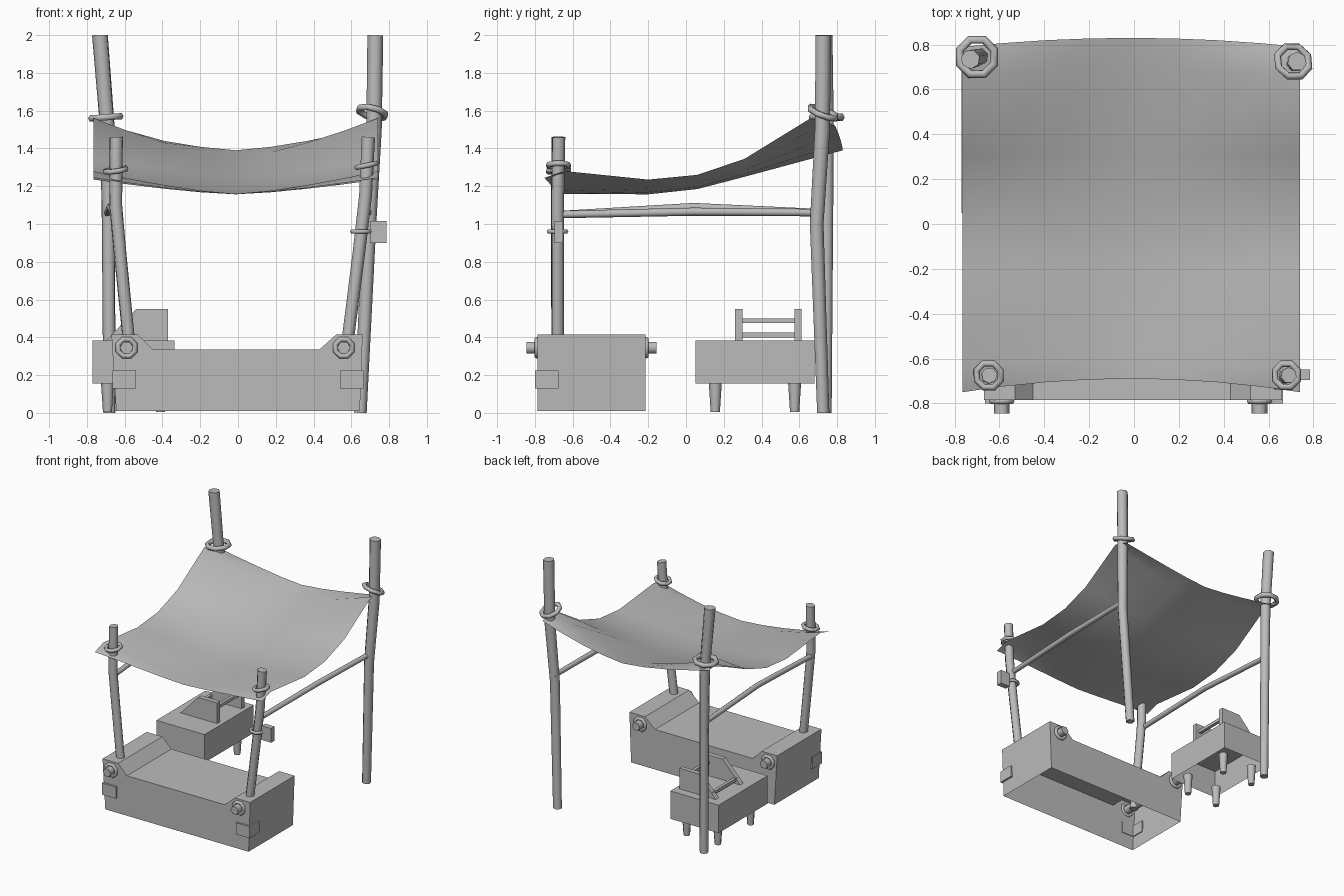
import bpy, bmesh, math
from mathutils import Vector, Matrix

cube = bpy.data.objects.get("Cube")
if cube:
    bpy.data.objects.remove(cube, do_unlink=True)

grey = bpy.data.materials.new("plain grey")
grey.use_nodes = True
grey.diffuse_color = (0.5, 0.5, 0.5, 1)
grey.node_tree.nodes["Principled BSDF"].inputs["Base Color"].default_value = (0.5, 0.5, 0.5, 1)


def finish(name, bm, smooth=None):
    bmesh.ops.recalc_face_normals(bm, faces=bm.faces)
    mesh = bpy.data.meshes.new(name)
    bm.to_mesh(mesh)
    bm.free()
    mesh.materials.append(grey)
    obj = bpy.data.objects.new(name, mesh)
    bpy.context.collection.objects.link(obj)
    if smooth:
        bpy.ops.object.select_all(action="DESELECT")
        obj.select_set(True)
        bpy.context.view_layer.objects.active = obj
        bpy.ops.object.shade_smooth_by_angle(angle=math.radians(smooth))
    return obj


def pole(name, points, radii, sides=7):
    """Round bar swept along a bent path."""
    bm = bmesh.new()
    pts = [Vector(p) for p in points]
    axis = (pts[-1] - pts[0]).normalized()
    turn = axis.to_track_quat("Z", "Y")
    rings = []
    for p, r in zip(pts, radii):
        angles = [2 * math.pi * i / sides for i in range(sides)]
        rings.append([bm.verts.new(p + turn @ Vector((r * math.cos(a), r * math.sin(a), 0)))
                      for a in angles])
    for a, b in zip(rings, rings[1:]):
        for i in range(sides):
            j = (i + 1) % sides
            bm.faces.new((a[i], a[j], b[j], b[i]))
    bm.faces.new(rings[0])
    bm.faces.new(rings[-1])
    return finish(name, bm, 65)


def ring(name, centre, major, minor, tilt=(0, 0, 0)):
    """Chunky rope loop."""
    bm = bmesh.new()
    n, m = 8, 6
    grid = [[bm.verts.new(((major + minor * math.cos(t)) * math.cos(a),
                           (major + minor * math.cos(t)) * math.sin(a),
                           minor * math.sin(t)))
             for t in (2 * math.pi * k / m for k in range(m))]
            for a in (2 * math.pi * (i + 0.5) / n for i in range(n))]
    for i in range(n):
        for k in range(m):
            a, b = grid[i], grid[(i + 1) % n]
            bm.faces.new((a[k], b[k], b[(k + 1) % m], a[(k + 1) % m]))
    bm.transform(Matrix.Translation(centre))
    for angle, ax in zip(tilt, "XYZ"):
        bmesh.ops.rotate(bm, verts=bm.verts, cent=centre,
                         matrix=Matrix.Rotation(math.radians(angle), 3, ax))
    return finish(name, bm, 65)


def prism(name, outline, y0, y1, open_bottom=False):
    """Outline in x and z, pushed along y; the first edge is the underside."""
    bm = bmesh.new()
    front = [bm.verts.new((x, y0, z)) for x, z in outline]
    back = [bm.verts.new((x, y1, z)) for x, z in outline]
    bm.faces.new(front)
    bm.faces.new(back)
    for i in range(1 if open_bottom else 0, len(outline)):
        j = (i + 1) % len(outline)
        bm.faces.new((front[i], front[j], back[j], back[i]))
    return finish(name, bm)


def block(name, x0, x1, y0, y1, z0, z1, open_bottom=False):
    return prism(name, [(x0, z0), (x1, z0), (x1, z1), (x0, z1)], y0, y1, open_bottom)


# Four bent posts
pole("back_post_right", [(-0.68, 0.74, 0), (-0.685, 0.745, 1.0), (-0.69, 0.745, 1.5),
                         (-0.73, 0.735, 2)], [0.033, 0.036, 0.04, 0.043])
pole("back_post_left", [(0.648, 0.725, 0), (0.695, 0.69, 1.0), (0.72, 0.72, 1.5),
                        (0.727, 0.725, 2)], [0.034, 0.038, 0.042, 0.043])
pole("front_post_right", [(-0.57, -0.68, 0.3), (-0.625, -0.68, 0.85), (-0.648, -0.68, 1.1),
                          (-0.645, -0.675, 1.46)], [0.033, 0.034, 0.035, 0.036])
pole("front_post_left", [(0.57, -0.68, 0.3), (0.64, -0.68, 0.85), (0.675, -0.68, 1.15),
                         (0.69, -0.675, 1.46)], [0.033, 0.034, 0.035, 0.036])

# Bent side beams
for side, name, rise in ((-1, "right", 1.09), (1, "left", 1.065)):
    pole("side_beam_" + name, [(side * 0.655, -0.67, 1.05), (side * 0.675, 0.04, rise),
                               (side * 0.69, 0.72, 1.06)], [0.02, 0.022, 0.02])

# Rope loops on the posts
ring("back_loop_right", (-0.70, 0.745, 1.565), 0.083, 0.019, (0, -4, 0))
ring("back_loop_left", (0.71, 0.725, 1.59), 0.075, 0.017, (-20, 14, 0))
ring("front_loop_right", (-0.648, -0.675, 1.285), 0.058, 0.015, (6, -8, 0))
ring("front_loop_left", (0.68, -0.675, 1.31), 0.056, 0.015, (0, -12, 0))
ring("bracket_loop", (0.65, -0.68, 0.96), 0.05, 0.012)
block("post_bracket", 0.70, 0.785, -0.695, -0.65, 0.90, 1.015)

# Sagging cloth: per row y, edge height, centre height, bow along y
rows = [(-0.75, 1.245, 1.158, 0.06), (-0.64, 1.28, 1.16, 0.04), (-0.2, 1.235, 1.157, 0),
        (0.06, 1.26, 1.185, 0), (0.31, 1.345, 1.25, 0), (0.66, 1.56, 1.35, 0.02),
        (0.79, 1.52, 1.39, 0.04)]
bm = bmesh.new()
grid = []
for y, edge, mid, bow in rows:
    line = []
    for u in (-1, -0.77, -0.5, -0.25, 0, 0.25, 0.5, 0.77, 1):
        z = mid + (edge - mid) * abs(u) ** 1.4
        line.append(bm.verts.new((0.752 * u - 0.012, y + bow * (1 - u * u), z)))
    grid.append(line)
for a, b in zip(grid, grid[1:]):
    for i in range(len(a) - 1):
        bm.faces.new((a[i], a[i + 1], b[i + 1], b[i]))
finish("cloth_canopy", bm, 60)

# Counter with raised ends, open underneath
prism("counter", [(-0.645, 0.01), (0.645, 0.01), (0.66, 0.415), (0.52, 0.415), (0.43, 0.335),
                  (-0.45, 0.335), (-0.53, 0.415), (-0.67, 0.415)], -0.785, -0.215, True)
for x, side in ((-0.59, "right"), (0.56, "left")):
    pole("counter_bar_" + side, [(x, -0.845, 0.345), (x, -0.155, 0.345)], [0.035, 0.035], 6)
    for y, end in ((-0.79, "front"), (-0.21, "back")):
        ring("counter_loop_" + side + "_" + end, (x, y, 0.345), 0.048, 0.014, (90, 0, 0))
for s, side in ((-1, "right"), (1, "left")):
    x0, x1 = sorted((s * 0.54, s * 0.665))
    block("corner_patch_front_" + side, x0, x1, -0.80, -0.78, 0.13, 0.225)
    x0, x1 = sorted((s * 0.645, s * 0.665))
    block("corner_patch_side_" + side, x0, x1, -0.80, -0.675, 0.13, 0.225)

# Stool at the back, with its rack and legs
block("stool_body", -0.77, -0.335, 0.05, 0.68, 0.155, 0.382, True)
for y0, y1, name in ((0.26, 0.30, "front"), (0.575, 0.612, "back")):
    prism("rack_end_" + name, [(-0.70, 0.38), (-0.37, 0.38), (-0.37, 0.55), (-0.54, 0.55)], y0, y1)
block("rack_bar_high", -0.42, -0.395, 0.28, 0.60, 0.475, 0.50)
block("rack_bar_low", -0.66, -0.635, 0.28, 0.60, 0.40, 0.425)
for x in (-0.69, -0.41):
    for y in (0.155, 0.575):
        pole("stool_leg", [(x, y, 0.005), (x, y, 0.17)], [0.025, 0.036])
